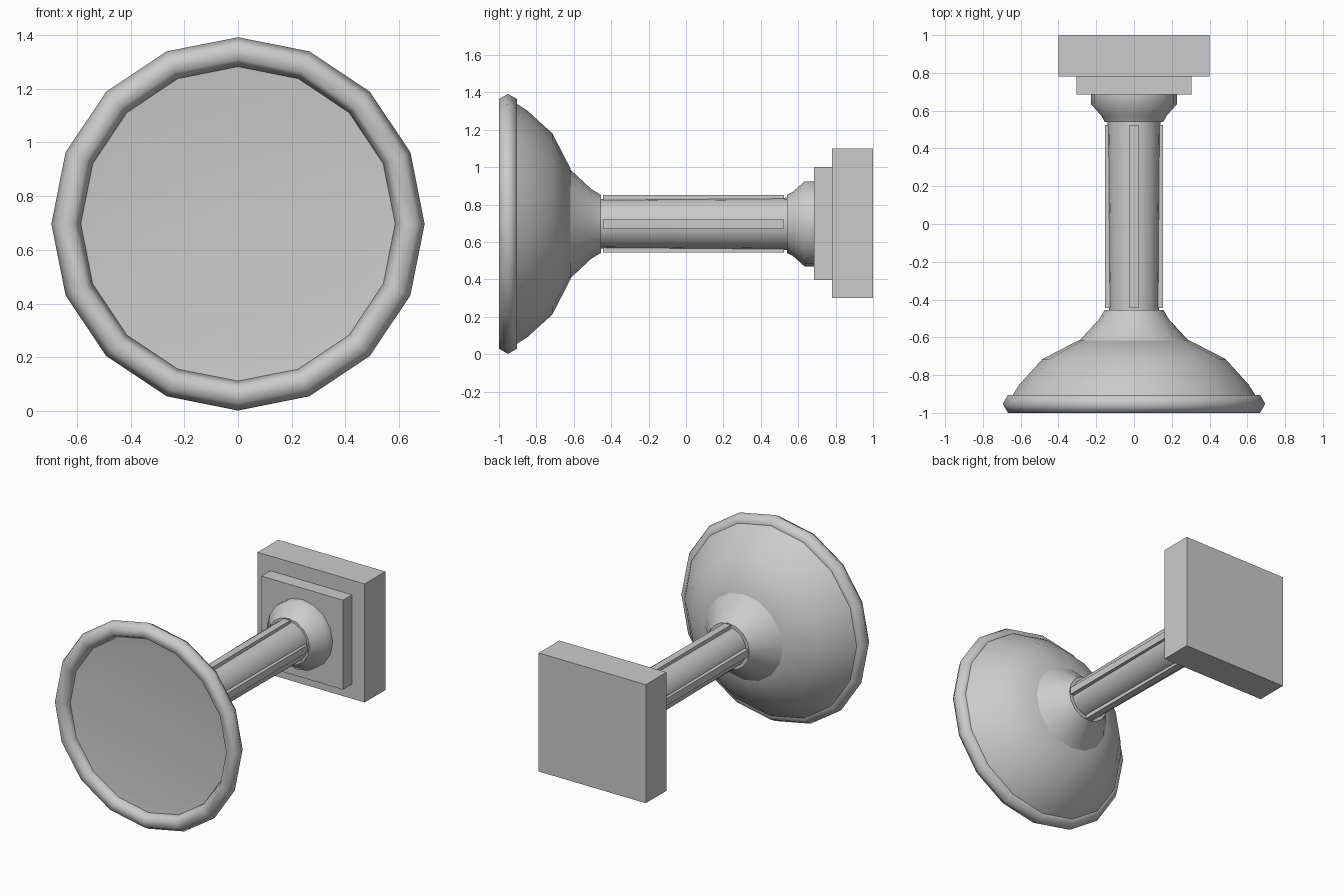
import bpy, math

cube = bpy.data.objects.get("Cube")
if cube:
    bpy.data.objects.remove(cube)

SIDES = 16
AXIS_Z = 0.697

grey = bpy.data.materials.new("plain_grey")
grey.use_nodes = True
grey.diffuse_color = (0.6, 0.6, 0.6, 1)
grey.node_tree.nodes["Principled BSDF"].inputs["Base Color"].default_value = (0.6, 0.6, 0.6, 1)


def add_mesh(name, verts, faces):
    mesh = bpy.data.meshes.new(name)
    mesh.from_pydata(verts, [], faces)
    mesh.materials.append(grey)
    obj = bpy.data.objects.new(name, mesh)
    obj.location.z = AXIS_Z
    bpy.context.collection.objects.link(obj)
    return obj


def smooth(obj, angle=35):
    bpy.ops.object.select_all(action="DESELECT")
    obj.select_set(True)
    bpy.context.view_layer.objects.active = obj
    bpy.ops.object.shade_smooth_by_angle(angle=math.radians(angle))


def lathe(name, profile, closed=False, angle=35):
    """Turn (radius, y) points, listed front to back, around the long axis."""
    verts = []
    for r, y in profile:
        for i in range(SIDES):
            a = math.tau * i / SIDES
            verts.append((r * math.sin(a), y, r * math.cos(a)))
    n = len(profile)
    faces = []
    for k in range(n if closed else n - 1):
        p, q = k * SIDES, (k + 1) % n * SIDES
        for i in range(SIDES):
            j = (i + 1) % SIDES
            faces.append((p + i, p + j, q + j, q + i))
    if not closed:
        faces.append(tuple(reversed(range(SIDES))))
        faces.append(tuple(range((n - 1) * SIDES, n * SIDES)))
    obj = add_mesh(name, verts, faces)
    smooth(obj, angle)
    return obj


def box(name, x, y, z):
    """Box spanning the (low, high) pairs, measured from the long axis."""
    verts = [(a, b, c) for a in x for b in y for c in z]
    faces = [(0, 1, 3, 2), (4, 6, 7, 5), (0, 4, 5, 1),
             (2, 3, 7, 6), (0, 2, 6, 4), (1, 5, 7, 3)]
    return add_mesh(name, verts, faces)


# Dished front with a bell-shaped back
lathe("bell", [(0.525, -0.945), (0.62, -0.957), (0.642, -0.905), (0.607, -0.85),
               (0.485, -0.715), (0.295, -0.617)], angle=50)

# Rounded rim with a six-sided section
rim_tube = 0.055
rim_points = [(0.64 + rim_tube * math.cos(math.tau * k / 6),
               -0.952 + rim_tube * math.sin(math.tau * k / 6)) for k in range(6)]
lathe("rim", rim_points, closed=True, angle=65)

# Neck, shaft and rear collar
lathe("neck", [(0.29, -0.618), (0.185, -0.505), (0.155, -0.455)])
lathe("shaft", [(0.132, -0.46), (0.14, 0.55)])
lathe("collar", [(0.155, 0.54), (0.172, 0.572), (0.228, 0.635), (0.228, 0.69)], angle=50)

# Four ribs along the shaft
for i, side in enumerate(("top", "left", "bottom", "right")):
    rib = box("rib_" + side, (-0.024, 0.024), (-0.445, 0.525), (0.12, 0.154))
    rib.rotation_euler.y = i * math.pi / 2

# Square mounting plates
box("inner_plate", (-0.304, 0.304), (0.685, 0.785), (-0.3, 0.304))
box("mounting_block", (-0.4, 0.4), (0.78, 1.0), (-0.397, 0.403))
